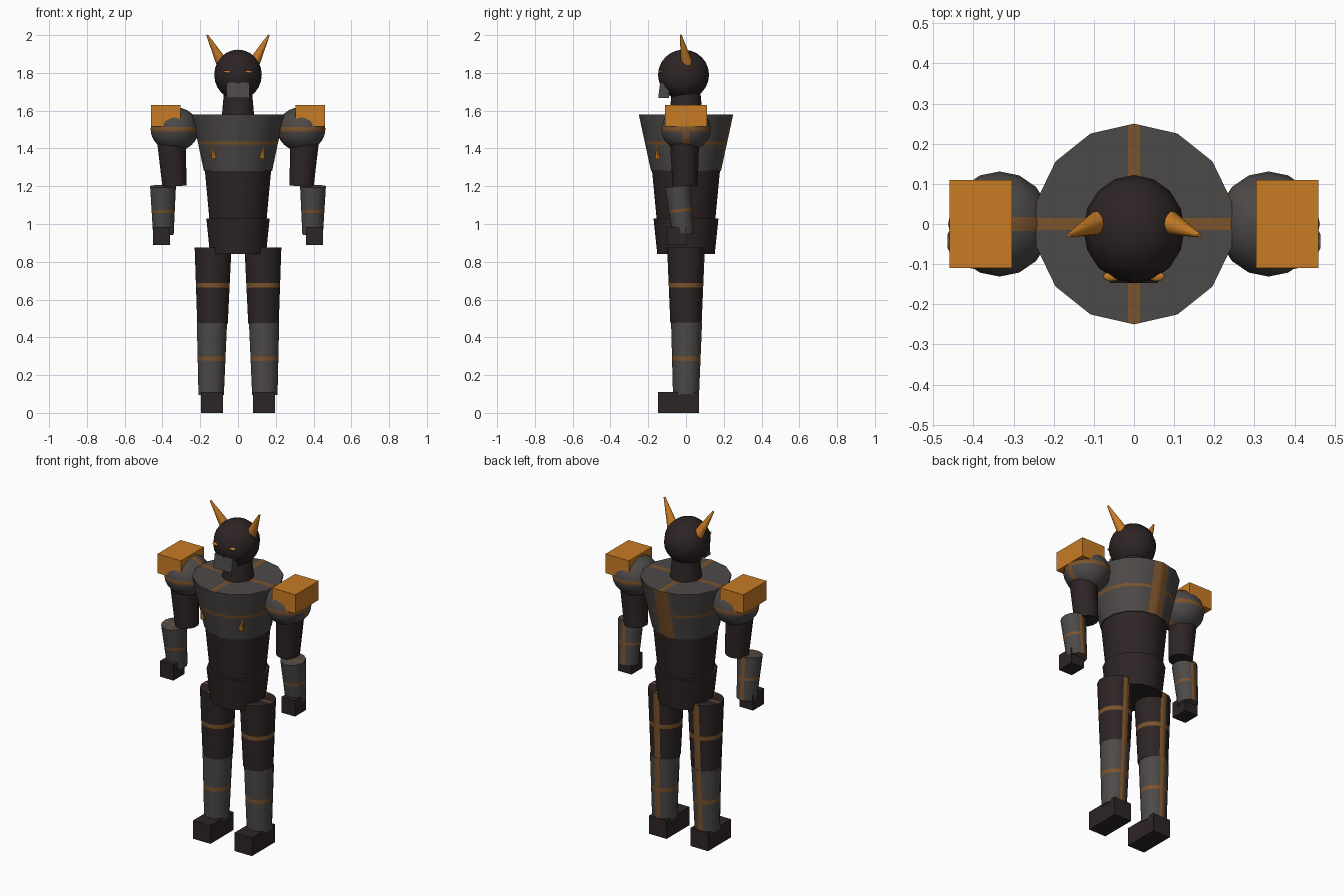
import bpy, bmesh, math
from mathutils import Vector, Matrix

cube = bpy.data.objects.get("Cube")
if cube:
    bpy.data.objects.remove(cube, do_unlink=True)


def material(name, rgb):
    m = bpy.data.materials.new(name)
    m.use_nodes = True
    m.diffuse_color = (*rgb, 1)
    m.node_tree.nodes["Principled BSDF"].inputs["Base Color"].default_value = (*rgb, 1)
    return m


DARK = material("dark_brown", (0.027, 0.018, 0.018))
GREY = material("armour_grey", (0.073, 0.067, 0.064))
ORANGE = material("orange", (0.58, 0.2, 0.018))
TRIM = material("bronze_trim", (0.2, 0.088, 0.025))


def finish(bm, name, mats, smooth=True):
    mesh = bpy.data.meshes.new(name)
    bm.normal_update()
    bm.to_mesh(mesh)
    bm.free()
    obj = bpy.data.objects.new(name, mesh)
    bpy.context.collection.objects.link(obj)
    for m in mats:
        mesh.materials.append(m)
    if smooth:
        bpy.ops.object.select_all(action='DESELECT')
        obj.select_set(True)
        bpy.context.view_layer.objects.active = obj
        bpy.ops.object.shade_smooth_by_angle(angle=math.radians(30))
    return obj


def cut(bm, axis, offset):
    """Slice along a pair of planes either side of the centre."""
    for s in (1, -1):
        normal, point = Vector(), Vector()
        normal[axis], point[axis] = 1, s * offset
        geom = bm.verts[:] + bm.edges[:] + bm.faces[:]
        bmesh.ops.bisect_plane(bm, geom=geom, plane_co=point, plane_no=normal)


def limb(name, mat, top, bottom, r_top, r_bottom, band=0.0, sides=14):
    """Tapered cylinder; band > 0 adds a ring, a back stripe and cap crosses."""
    top, bottom = Vector(top), Vector(bottom)
    axis = top - bottom
    bm = bmesh.new()
    bmesh.ops.create_cone(bm, cap_ends=True, segments=sides, radius1=r_bottom,
                          radius2=r_top, depth=axis.length)
    if band:
        stripe, cross = 0.19 * r_top, 0.06 * r_top
        cut(bm, 2, band)
        cut(bm, 0, stripe)
        cut(bm, 0, cross)
        cut(bm, 1, cross)
        bm.normal_update()
        for f in bm.faces:
            c = f.calc_center_median()
            if abs(f.normal.z) > 0.9:
                trim = abs(c.x) < cross or abs(c.y) < cross
            else:
                trim = abs(c.z) < band or (c.y > 0 and abs(c.x) < stripe)
            f.material_index = int(trim)
    turn = Vector((0, 0, 1)).rotation_difference(axis).to_matrix().to_4x4()
    bm.transform(Matrix.Translation((top + bottom) / 2) @ turn)
    return finish(bm, name, [mat, TRIM])


def ball(name, mat, centre, radii, band=0.0, sides=16):
    bm = bmesh.new()
    bmesh.ops.create_uvsphere(bm, u_segments=sides, v_segments=12, radius=1)
    bm.transform(Matrix.Diagonal((*radii, 1)))
    if band:
        cut(bm, 2, band)
        cut(bm, 1, band * 1.5)
        for f in bm.faces:
            c = f.calc_center_median()
            f.material_index = int(abs(c.z) < band or (c.x > 0 and abs(c.y) < band * 1.5))
    bm.transform(Matrix.Translation(centre))
    return finish(bm, name, [mat, TRIM])


def box(name, mat, low, high):
    low, high = Vector(low), Vector(high)
    bm = bmesh.new()
    bmesh.ops.create_cube(bm, size=1)
    bm.transform(Matrix.Translation((low + high) / 2) @ Matrix.Diagonal((*(high - low), 1)))
    return finish(bm, name, [mat], smooth=False)


def side_box(name, mat, s, x, width, y, z):
    """Box centred at s * x with (low, high) ranges in y and z."""
    return box(name, mat, (s * x - width / 2, y[0], z[0]), (s * x + width / 2, y[1], z[1]))


# Trunk
limb("chest", GREY, (0, 0, 1.58), (0, 0, 1.28), 0.25, 0.185, band=0.008)
limb("abdomen", DARK, (0, 0, 1.285), (0, 0, 1.0), 0.18, 0.153)
limb("pelvis", DARK, (0, 0, 1.03), (0, 0, 0.84), 0.172, 0.152)
limb("neck", DARK, (0, 0, 1.7), (0, 0, 1.57), 0.076, 0.088)

# Head and jaw, with the jaw front leaning out at the bottom
ball("head", DARK, (0, -0.013, 1.79), (0.126, 0.135, 0.133))
jaw = box("jaw", GREY, (-0.06, -0.147, 1.667), (0.06, -0.09, 1.75))
for v in jaw.data.vertices:
    if v.co.z > 1.7 and v.co.y < -0.12:
        v.co.y += 0.01

for s, side in ((1, "left_"), (-1, "right_")):
    # Face and chest details
    ball(side + "eye", ORANGE, (s * 0.056, -0.131, 1.806), (0.021, 0.012, 0.008), sides=10)
    limb(side + "horn", ORANGE, (s * 0.163, -0.028, 2.0), (s * 0.083, 0.005, 1.85),
         0.005, 0.032, sides=12)
    limb(side + "chest_spike", ORANGE, (s * 0.138, -0.155, 1.425), (s * 0.126, -0.15, 1.347),
         0.001, 0.016, sides=8)

    # Arm
    ball(side + "shoulder", GREY, (s * 0.335, 0, 1.502), (0.128, 0.131, 0.117), band=0.012)
    side_box(side + "shoulder_pad", ORANGE, s, 0.382, 0.156, (-0.11, 0.11), (1.515, 1.63))
    limb(side + "upper_arm", DARK, (s * 0.355, -0.008, 1.47), (s * 0.336, -0.005, 1.2),
         0.079, 0.066)
    limb(side + "forearm", GREY, (s * 0.397, -0.043, 1.2), (s * 0.395, -0.014, 0.945),
         0.07, 0.056, band=0.008)
    side_box(side + "hand", DARK, s, 0.405, 0.09, (-0.1, 0.005), (0.89, 0.985))

    # Leg
    limb(side + "thigh", DARK, (s * 0.132, 0, 0.875), (s * 0.135, 0, 0.475),
         0.1, 0.083, band=0.012)
    limb(side + "shin", GREY, (s * 0.138, 0.003, 0.478), (s * 0.142, 0, 0.095),
         0.082, 0.069, band=0.011)
    side_box(side + "foot", DARK, s, 0.138, 0.116, (-0.148, 0.07), (0, 0.11))
